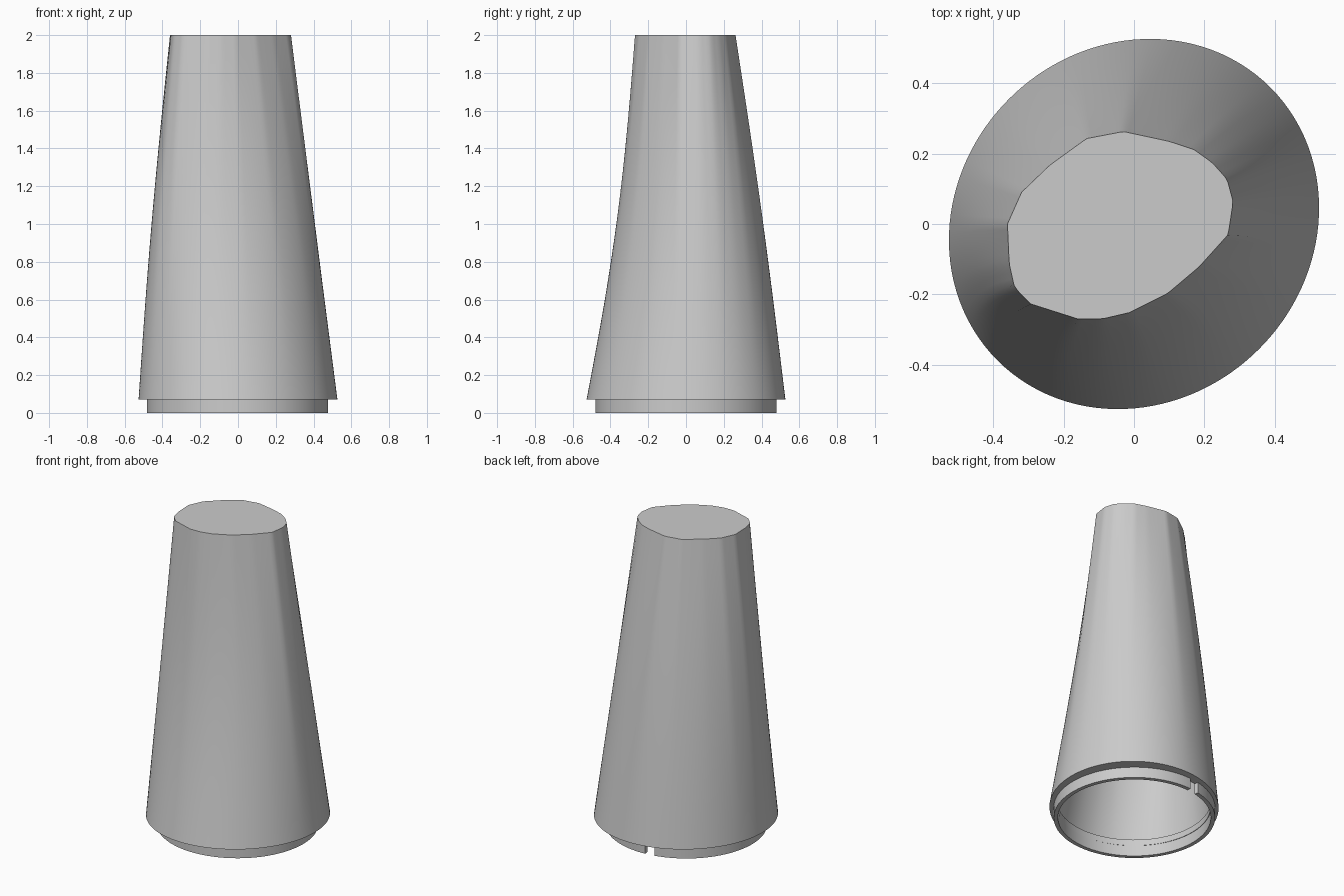
import bpy, bmesh, math

if "Cube" in bpy.data.objects:
    bpy.data.objects.remove(bpy.data.objects["Cube"], do_unlink=True)

# Single plain material
grey = bpy.data.materials.new("light_grey")
grey.use_nodes = True
grey.diffuse_color = (0.6, 0.6, 0.6, 1)
grey.node_tree.nodes["Principled BSDF"].inputs["Base Color"].default_value = (0.6, 0.6, 0.6, 1)

SEGS = 120
ANGLES = [math.tau * i / SEGS for i in range(SEGS)]
SHOULDER, TOP = 0.07, 2.0
CENTRE_X = -0.04

# Irregular outline of the top end
TOP_OUTLINE = [(.282, .063), (.265, .127), (.222, .175), (.17, .212), (.10, .235),
               (-.03, .263), (-.135, .243), (-.24, .167), (-.32, .09), (-.36, 0),
               (-.355, -.113), (-.34, -.18), (-.295, -.227), (-.16, -.27), (-.09, -.27),
               (-.013, -.252), (.095, -.198), (.185, -.122), (.268, -.03)]


def top_radius(a):
    """Distance from the top centre to the outline along angle a."""
    dx, dy = math.cos(a), math.sin(a)
    for i, (px, py) in enumerate(TOP_OUTLINE):
        qx, qy = TOP_OUTLINE[i - 1]
        px, qx = px - CENTRE_X, qx - CENTRE_X
        ex, ey = px - qx, py - qy
        den = dx * ey - dy * ex
        if abs(den) < 1e-9:
            continue
        r = (qx * ey - qy * ex) / den
        s = (qx * dy - qy * dx) / den
        if r > 0 and -1e-6 <= s <= 1 + 1e-6:
            return r
    return 0.3


def base_radius(a):
    """Slightly oval base, longest along one diagonal."""
    u = a - math.pi / 4
    return 1 / math.hypot(math.cos(u) / 0.549, math.sin(u) / 0.503)


def section(z, inset=0.0):
    """Loft between the base and top outlines, with a gentle bow."""
    t = (z - SHOULDER) / (TOP - SHOULDER)
    bow = math.sin(math.pi * t)
    pts = []
    for a in ANGLES:
        c, s = math.cos(a), math.sin(a)
        r = base_radius(a) * (1 - t) + top_radius(a) * t - inset
        x = CENTRE_X * t + r * c - 0.012 * bow * max(0, -c)
        y = r * s + bow * (0.033 * max(0, -s) + 0.01 * max(0, s))
        pts.append((x, y, z))
    return pts


def circle(r, z):
    return [(r * math.cos(a), r * math.sin(a), z) for a in ANGLES]


def bridge(bm, a, b, closed=True):
    n = len(a)
    for i in range(n if closed else n - 1):
        j = (i + 1) % n
        bm.faces.new((a[i], a[j], b[j], b[i]))


def finish(bm, name):
    bmesh.ops.recalc_face_normals(bm, faces=bm.faces)
    mesh = bpy.data.meshes.new(name)
    bm.to_mesh(mesh)
    bm.free()
    mesh.materials.append(grey)
    ob = bpy.data.objects.new(name, mesh)
    bpy.context.collection.objects.link(ob)
    bpy.ops.object.select_all(action='DESELECT')
    ob.select_set(True)
    bpy.context.view_layer.objects.active = ob
    bpy.ops.object.shade_smooth_by_angle(angle=math.radians(35))


# Hollow tapered sleeve, closed at the top and open below
STEPS = 16
WALL, LEDGE, BORE = 0.035, 0.11, 0.455
outer = [section(SHOULDER + (TOP - SHOULDER) * i / STEPS) for i in range(STEPS + 1)]
ceiling = TOP - WALL
inner = [section(ceiling + (LEDGE - ceiling) * i / STEPS, WALL) for i in range(STEPS + 1)]
inner += [circle(BORE, LEDGE), circle(BORE, SHOULDER)]
bm = bmesh.new()
outer = [[bm.verts.new(p) for p in row] for row in outer]
inner = [[bm.verts.new(p) for p in row] for row in inner]
for rows in (outer, inner):
    for lower, upper in zip(rows, rows[1:]):
        bridge(bm, lower, upper)
bridge(bm, inner[-1], outer[0])
bm.faces.new(outer[-1])
bm.faces.new(inner[0])
finish(bm, "tapered_sleeve")

# Spigot ring under the shoulder, with a locating notch at the back
NOTCH, HALF = math.radians(98), math.radians(3.8)
bm = bmesh.new()
sweep = [NOTCH + HALF + (math.tau - 2 * HALF) * i / SEGS for i in range(SEGS + 1)]
profile = [(BORE, 0), (0.48, 0), (0.48, SHOULDER), (BORE, SHOULDER)]
rails = [[bm.verts.new((r * math.cos(a) - 0.003, r * math.sin(a), z)) for a in sweep]
         for r, z in profile]
for i in range(4):
    bridge(bm, rails[i], rails[(i + 1) % 4], closed=False)
for end in (0, -1):
    bm.faces.new([rail[end] for rail in rails])
finish(bm, "spigot_ring")
